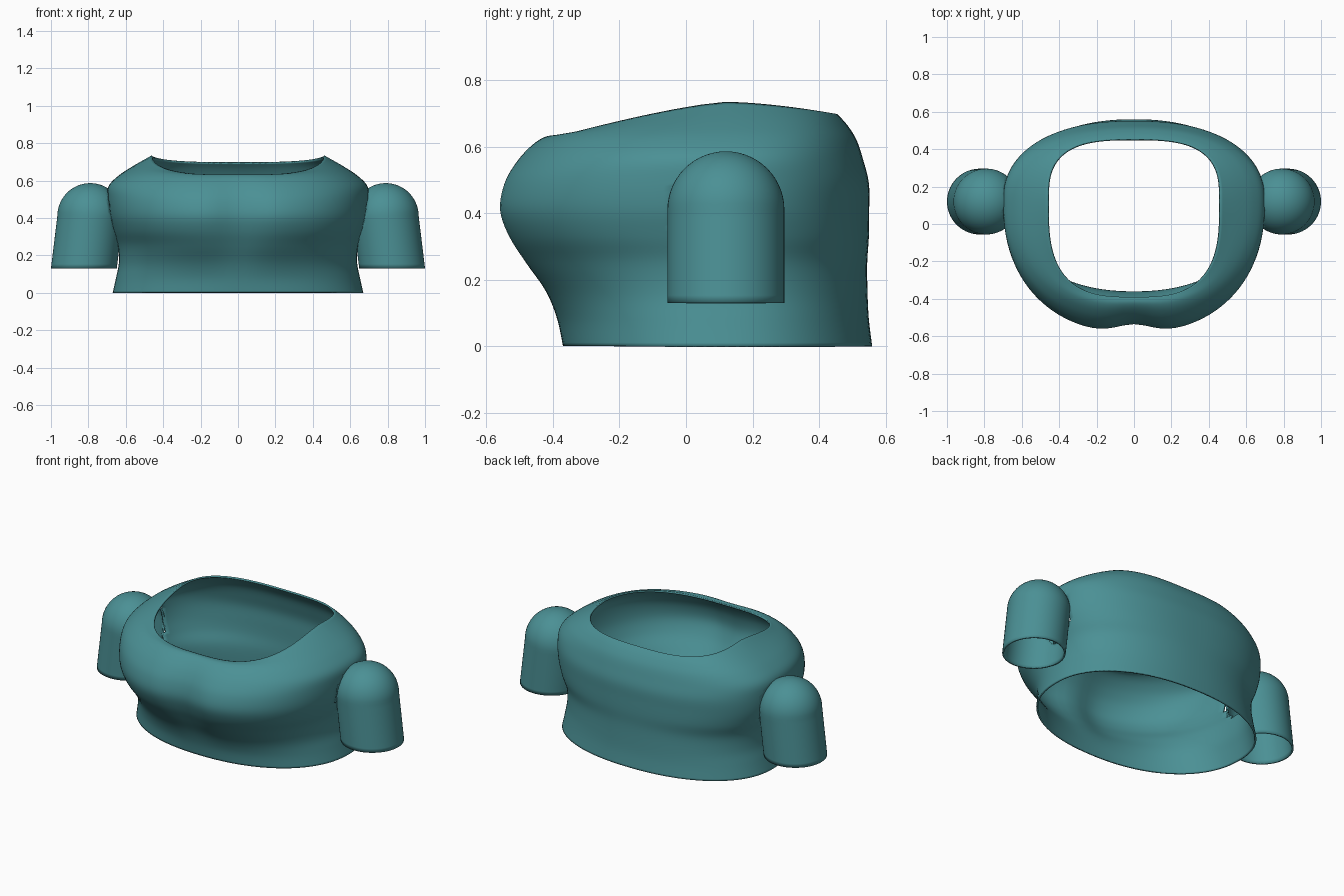
import bpy, bmesh, math
from mathutils import Vector
from mathutils.bvhtree import BVHTree

if "Cube" in bpy.data.objects:
    bpy.data.objects.remove(bpy.data.objects["Cube"])

mat = bpy.data.materials.new("teal_cloth")
mat.diffuse_color = (0.07, 0.28, 0.30, 1)
mat.use_nodes = True
mat.node_tree.nodes["Principled BSDF"].inputs["Base Color"].default_value = mat.diffuse_color
YC = 0.12                      # depth of the widest point and of the sleeves


def skin(rings, cap=None):
    """Quad skin over closed rings, bottom to top, with an optional top point."""
    bm = bmesh.new()
    vs = [[bm.verts.new(p) for p in r] for r in rings]
    n = len(rings[0])
    for a, b in zip(vs, vs[1:]):
        for j in range(n):
            k = (j + 1) % n
            bm.faces.new((a[j], a[k], b[k], b[j]))
    if cap:
        c = bm.verts.new(cap)
        for j in range(n):
            bm.faces.new((vs[-1][j], vs[-1][(j + 1) % n], c))
    bm.normal_update()
    return bm


def finish(bm, name, mirror=False):
    me = bpy.data.meshes.new(name)
    bm.to_mesh(me)
    bm.free()
    ob = bpy.data.objects.new(name, me)
    bpy.context.collection.objects.link(ob)
    me.materials.append(mat)
    s = ob.modifiers.new("thickness", "SOLIDIFY")
    s.thickness, s.offset = 0.01, -1
    if mirror:
        m = ob.modifiers.new("mirror", "MIRROR")
        m.use_mirror_merge = False
    bpy.ops.object.select_all(action='DESELECT')
    ob.select_set(True)
    bpy.context.view_layer.objects.active = ob
    bpy.ops.object.shade_smooth_by_angle(angle=math.radians(45))
    return ob


# Torso levels: z front, z side, z back, half width, y front, y back, roundness, chest dip
LEVELS = [
    (0.00, 0.00, 0.00, 0.670, -0.370, 0.560, 2.2, 0.00),
    (0.08, 0.08, 0.08, 0.652, -0.387, 0.550, 2.2, 0.00),
    (0.16, 0.16, 0.16, 0.637, -0.428, 0.546, 2.2, 0.01),
    (0.25, 0.25, 0.25, 0.642, -0.500, 0.545, 2.2, 0.03),
    (0.33, 0.33, 0.33, 0.668, -0.552, 0.550, 2.3, 0.04),
    (0.41, 0.41, 0.41, 0.692, -0.580, 0.551, 2.3, 0.045),
    (0.49, 0.50, 0.49, 0.700, -0.565, 0.550, 2.3, 0.04),
    (0.555, 0.57, 0.56, 0.692, -0.525, 0.533, 2.3, 0.03),
    (0.605, 0.625, 0.62, 0.640, -0.475, 0.513, 2.4, 0.02),
    (0.63, 0.675, 0.665, 0.565, -0.430, 0.485, 2.6, 0.01),
    (0.63, 0.735, 0.698, 0.460, -0.390, 0.455, 3.0, 0.00),
]


def level_ring(zf, zs, zb, w, yf, yb, n, dip, seg=112):
    pts = []
    for j in range(seg):
        a = 2 * math.pi * j / seg
        c, s = math.cos(a), math.sin(a)
        x = w * math.copysign(abs(c) ** (2 / n), c)
        u = abs(s) ** (2 / n)
        if s >= 0:
            y, z = YC + (yb - YC) * u, zs + (zb - zs) * u ** 1.6
        else:
            y = YC + (yf - YC) * u + dip * math.exp(-(x / 0.13) ** 2)
            z = zs + (zf - zs) * u ** 1.3
        pts.append((x, y, z))
    return pts


def spline(rows, steps):
    """Catmull-Rom through the level parameters."""
    ext = [rows[0]] + rows + [rows[-1]]
    for i in range(len(rows) - 1):
        p = ext[i:i + 4]
        for k in range(steps):
            t = k / steps
            yield [0.5 * (2 * b + (c - a) * t + (2 * a - 5 * b + 4 * c - d) * t * t
                          + (3 * b - a - 3 * c + d) * t ** 3) for a, b, c, d in zip(*p)]
    yield rows[-1]


torso = skin([level_ring(*r) for r in spline(LEVELS, 5)])
tree = BVHTree.FromBMesh(torso)

# Sleeve: open tube leaning slightly outward with a domed top
R, Z0, Z1, X0, X1 = 0.176, 0.13, 0.41, 0.824, 0.79
profile = [(R, Z0 + (Z1 - Z0) * i / 12) for i in range(13)]
profile += [(R * math.cos(t), Z1 + R * math.sin(t))
            for t in (math.pi / 2 * i / 14 for i in range(1, 14))]


def axis_x(z):
    return X0 + (X1 - X0) * min(1, (z - Z0) / (Z1 - Z0))


sleeve = skin([[(axis_x(z) + r * math.cos(2 * math.pi * j / 56),
                 YC + r * math.sin(2 * math.pi * j / 56), z) for j in range(56)]
               for r, z in profile], (X1, YC, Z1 + R))

# Trim the sleeve part buried in the torso
buried = []
for v in sleeve.verts:
    p, nrm, _, _ = tree.find_nearest(v.co)
    if (v.co - p).dot(nrm) < -0.02:
        buried.append(v)
bmesh.ops.delete(sleeve, geom=buried, context='VERTS')

# Armholes, kept inside the sleeve outline
hole = []
for v in torso.verts:
    x, y, z = abs(v.co.x), v.co.y, v.co.z
    if z > Z0 and (Vector((x, y, z)) - Vector((axis_x(z), YC, min(z, Z1)))).length < R - 0.02:
        hole.append(v)
bmesh.ops.delete(torso, geom=hole, context='VERTS')

finish(torso, "shirt_body")
finish(sleeve, "sleeves", mirror=True)
